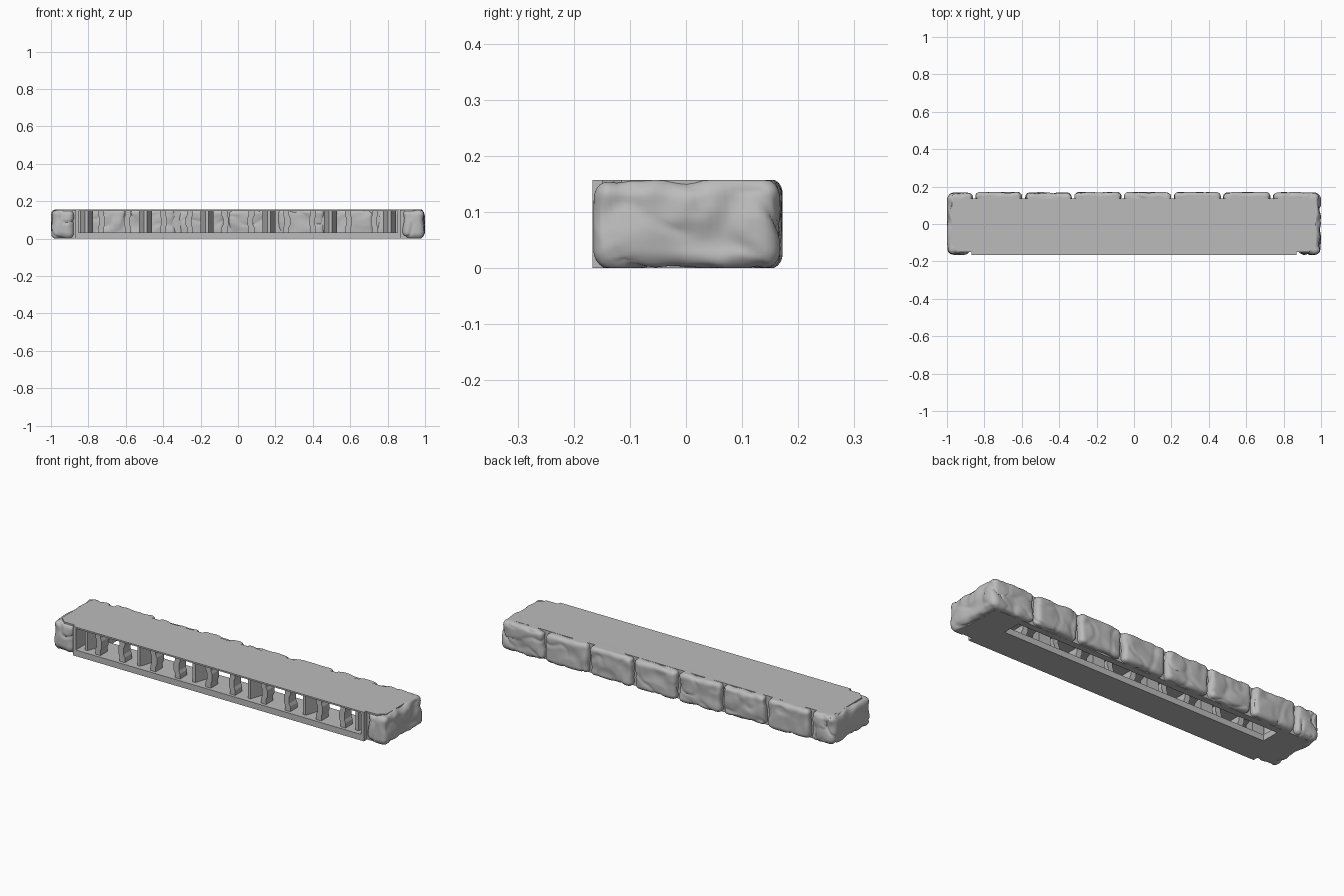
import bpy, bmesh, math
from mathutils import Vector, noise

old = bpy.data.objects.get("Cube")
if old:
    bpy.data.objects.remove(old, do_unlink=True)

H = 0.157          # overall height
FRONT = -0.167     # flat front plane

stone_grey = bpy.data.materials.new("stone_grey")
stone_grey.use_nodes = True
stone_grey.diffuse_color = (0.5, 0.5, 0.5, 1)
stone_grey.node_tree.nodes["Principled BSDF"].inputs["Base Color"].default_value = (0.5, 0.5, 0.5, 1)


def finish(bm, name, smooth=False):
    bmesh.ops.recalc_face_normals(bm, faces=bm.faces[:])
    mesh = bpy.data.meshes.new(name)
    bm.to_mesh(mesh)
    bm.free()
    mesh.materials.append(stone_grey)
    obj = bpy.data.objects.new(name, mesh)
    bpy.context.collection.objects.link(obj)
    if smooth:
        bpy.ops.object.select_all(action='DESELECT')
        obj.select_set(True)
        bpy.context.view_layer.objects.active = obj
        bpy.ops.object.shade_smooth_by_angle(angle=math.radians(40))
    return obj


def box(name, lo, hi):
    bm = bmesh.new()
    bmesh.ops.create_cube(bm, size=1)
    lo, hi = Vector(lo), Vector(hi)
    for v in bm.verts:
        v.co = (lo + hi) / 2 + v.co * (hi - lo)
    return finish(bm, name)


def prism(name, points, direction):
    """Extrude a closed outline along a direction."""
    bm = bmesh.new()
    face = bm.faces.new([bm.verts.new(p) for p in points])
    ext = bmesh.ops.extrude_face_region(bm, geom=[face])
    bmesh.ops.translate(bm, vec=direction, verts=[g for g in ext["geom"] if isinstance(g, bmesh.types.BMVert)])
    return finish(bm, name)


def stone(name, lo, hi, radius, seed, rough=0.009):
    """Rounded, chipped block with noise pushed in along its normals."""
    lo, hi = Vector(lo), Vector(hi)
    mid, half = (lo + hi) / 2, (hi - lo) / 2
    bm = bmesh.new()
    bmesh.ops.create_cube(bm, size=2)
    bmesh.ops.subdivide_edges(bm, edges=bm.edges[:], cuts=23, use_grid_fill=True)
    for v in bm.verts:
        p = Vector([c * h for c, h in zip(v.co, half)])
        inner = Vector([max(-(h - min(radius, h)), min(h - min(radius, h), c)) for c, h in zip(p, half)])
        d = p - inner
        n = d.normalized()
        p = inner + n * min(d.length, radius)
        q = p + mid + Vector((seed * 3.7, seed * 1.3, 0))
        dent = max(0, noise.noise(q * 14) + 0.25) * rough
        dent += max(0, 0.14 - abs(noise.noise(q * 9 + Vector((5, 2, 8))))) * rough * 3.5
        p = p + mid - n * dent
        p.z = max(0, min(H, p.z))
        v.co = p
    return finish(bm, name, True)


# Flat top deck with chipped corners
corner = [(0.87, FRONT), (0.87, -0.15), (0.935, -0.15), (0.972, -0.115), (0.972, 0.11), (0.93, 0.135)]
outline = corner + [(-x, y) for x, y in reversed(corner)]
prism("top_deck", [(x, y, H) for x, y in outline], (0, 0, -0.008))

# Bottom frame around the long slot
box("floor_front", (-0.87, FRONT, 0), (0.87, 0, 0.033))
box("back_wall", (-0.95, 0.1, 0), (0.95, 0.135, H - 0.004))
for side, sign in (("left", 1), ("right", -1)):
    def span(a, b):
        return min(a * sign, b * sign), max(a * sign, b * sign)
    a, b = span(0.79, 0.87)
    box(side + "_floor_end", (a, -0.02, 0), (b, 0.11, 0.033))
    a, b = span(0.853, 0.96)
    box(side + "_end_core", (a, -0.14, 0), (b, 0.12, H - 0.004))
    a, b = span(0.853, 0.87)
    box(side + "_front_jamb", (a, FRONT, 0), (b, -0.13, H - 0.004))
    a, b = span(0.872, 1.0)
    stone(side + "_end_stone", (a, -0.165, -0.004), (b, 0.168, H + 0.004), 0.036, 3 + sign, 0.012)

# Notched clip posts in pairs, one pair per bay
for i in range(5):
    cx = (i - 2) * 0.33
    for side in (-1, 1):
        profile = [(0.057, 0.03), (0.057, 0.06), (0.05, 0.075), (0.05, 0.11), (0.057, 0.125), (0.057, 0.152),
                   (0.088, 0.152), (0.088, 0.125), (0.081, 0.11), (0.081, 0.075), (0.088, 0.06), (0.088, 0.03)]
        prism("clip_post", [(cx + side * x, -0.15, z) for x, z in profile], (0, 0.06, 0))

# Wedge supports between the bays
for i in range(6):
    cx = max(-0.81, min(0.81, (i - 2.5) * 0.33))
    wedge = [(cx - 0.035, -0.06), (cx - 0.008, -0.14), (cx + 0.008, -0.14), (cx + 0.035, -0.06)]
    prism("bay_support", [(x, y, 0.03) for x, y in wedge], (0, 0, 0.122))

# Row of rough stones along the back
for i in range(6):
    x0 = -0.855 + i * 0.265
    stone("back_stone", (x0 + 0.006, 0.09, -0.002), (x0 + 0.259, 0.172, H + 0.003), 0.026, 10 + i)
for sign in (-1, 1):
    ends = sorted((sign * 0.742 if sign > 0 else -0.861, sign * 0.9 if sign < 0 else 0.9))
    if sign > 0:
        stone("back_corner_stone", (ends[0], 0.09, -0.002), (0.96, 0.17, H + 0.002), 0.026, 21)
    else:
        stone("back_corner_stone", (-0.96, 0.09, -0.002), (ends[1], 0.17, H + 0.002), 0.026, 22)
